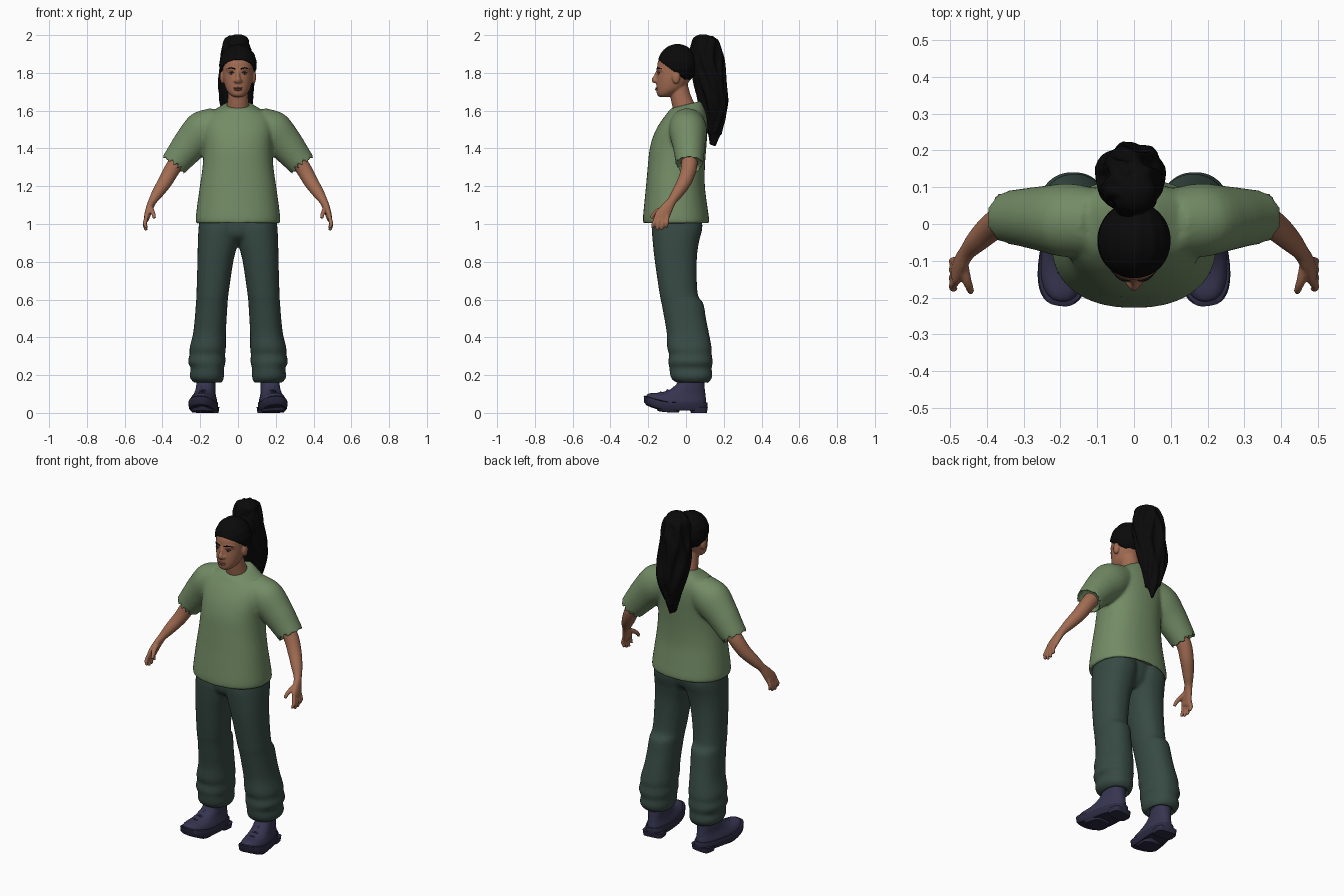
import bpy, bmesh, math, random
from mathutils import Vector, Matrix

random.seed(4)
if "Cube" in bpy.data.objects:
    bpy.data.objects.remove(bpy.data.objects["Cube"])


def material(name, r, g, b):
    m = bpy.data.materials.new(name)
    m.use_nodes = True
    m.diffuse_color = (r, g, b, 1)
    bsdf = m.node_tree.nodes["Principled BSDF"]
    bsdf.inputs["Base Color"].default_value = (r, g, b, 1)
    bsdf.inputs["Roughness"].default_value = 0.8
    return m


GREEN = material("sage green", 0.17, 0.26, 0.13)
TEAL = material("dark teal", 0.038, 0.068, 0.057)
NAVY = material("dark navy", 0.037, 0.035, 0.08)
SOLE = material("deep navy", 0.025, 0.024, 0.055)
SKIN = material("warm skin", 0.36, 0.15, 0.085)
BLACK = material("black", 0.003, 0.003, 0.003)
LIP = material("lip brown", 0.25, 0.085, 0.06)
WHITE = material("eye white", 0.35, 0.28, 0.24)
IRIS = material("iris brown", 0.02, 0.01, 0.007)


def loft(bm, secs, hollow=0, p=1.0, n=28, steps=4):
    """Skin smooth elliptical sections (centre, u, v); hollow recesses the first end."""
    fine = []
    for i in range(len(secs) - 1):
        a, b, c, d = (secs[max(0, min(len(secs) - 1, i + k))] for k in (-1, 0, 1, 2))
        for s in range(steps):
            t = s / steps
            fine.append([(B * 2 + (C - A) * t + (A * 2 - B * 5 + C * 4 - D) * t * t
                          + (B * 3 - A - C * 3 + D) * t ** 3) / 2
                         for A, B, C, D in zip(a, b, c, d)])
    fine.append(secs[-1])
    if hollow:
        c, u, v = fine[0]
        d = (fine[2][0] - c).normalized() * hollow
        fine = [(c + d, u * 0.93, v * 0.93), (c, u * 0.93, v * 0.93)] + fine

    def power(x):
        return math.copysign(abs(x) ** p, x)

    rings = []
    for c, u, v in fine:
        angles = [math.tau * k / n for k in range(n)]
        rings.append([bm.verts.new(c + u * power(math.cos(a)) + v * power(math.sin(a))) for a in angles])
    for lo, hi in zip(rings, rings[1:]):
        for k in range(n):
            j = (k + 1) % n
            bm.faces.new((lo[k], lo[j], hi[j], hi[k]))
    bm.faces.new(rings[0][::-1])
    bm.faces.new(rings[-1])


def stack(rows):
    """Horizontal sections from (z, front, back, half width, centre x, tilt)."""
    out = []
    for z, f, b, w, *more in rows:
        cx, tilt = (more + [0, 0])[:2]
        out.append((Vector((cx, (f + b) / 2, z)), Vector((w, 0, 0)), Vector((0, (b - f) / 2, tilt))))
    return out


def tube(bm, pts, ref=(1, 0, 0), **kw):
    """Tube through (x, y, z, radius, second radius)."""
    pos = [Vector(q[:3]) for q in pts]
    secs = []
    for i, q in enumerate(pts):
        t = (pos[min(i + 1, len(pos) - 1)] - pos[max(i - 1, 0)]).normalized()
        u = t.cross(Vector(ref)).normalized()
        secs.append((pos[i], u * q[3], u.cross(t) * q[-1]))
    loft(bm, secs, **kw)


def ball(bm, centre, radii, seg=24):
    m = Matrix.Translation(centre) @ Matrix.Diagonal((*radii, 1))
    bmesh.ops.create_uvsphere(bm, u_segments=seg, v_segments=seg // 2, radius=1, matrix=m)


def finish(name, bm, mat, voxel=0, smooth=0, mirror=False):
    bmesh.ops.recalc_face_normals(bm, faces=bm.faces)
    me = bpy.data.meshes.new(name)
    bm.to_mesh(me)
    bm.free()
    me.materials.append(mat)
    ob = bpy.data.objects.new(name, me)
    bpy.context.collection.objects.link(ob)
    for o in bpy.context.selected_objects:
        o.select_set(False)
    ob.select_set(True)
    bpy.context.view_layer.objects.active = ob
    bpy.ops.object.shade_smooth_by_angle(angle=math.radians(45))
    if voxel:
        r = ob.modifiers.new("blend", "REMESH")
        r.mode, r.voxel_size, r.use_smooth_shade = "VOXEL", voxel, True
        s = ob.modifiers.new("relax", "SMOOTH")
        s.factor, s.iterations = 0.5, smooth
    if mirror:
        ob.modifiers.new("mirror", "MIRROR").use_mirror_merge = False
    return ob


# Loose shirt with drooping sleeves
bm = bmesh.new()
loft(bm, stack([(1.0, -.225, .122, .222), (1.03, -.228, .122, .224), (1.1, -.222, .112, .216),
                (1.2, -.212, .10, .202), (1.3, -.203, .10, .188), (1.4, -.192, .107, .182),
                (1.48, -.168, .113, .187), (1.54, -.135, .113, .185), (1.58, -.105, .108, .16),
                (1.61, -.09, .095, .115, 0, .01), (1.632, -.08, .08, .072, 0, .02)]),
     hollow=.03, p=.88, n=40)
for s in (-1, 1):
    tube(bm, [(s * .345, .018, 1.308, .072, .072), (s * .31, .018, 1.352, .077, .08),
              (s * .25, .015, 1.425, .088, .094), (s * .18, .01, 1.495, .1, .108),
              (s * .1, .005, 1.54, .09, .085)], hollow=.03)
finish("shirt", bm, GREEN, .009, 5)

# Baggy trousers: two legs blended into the hips
legs = [(.155, -.04, .112, .088, .225), (.175, -.072, .132, .078, .248), (.20, -.084, .14, .073, .256),
        (.235, -.088, .136, .074, .25), (.27, -.094, .142, .066, .265), (.31, -.09, .136, .068, .256),
        (.345, -.1, .136, .064, .256), (.42, -.102, .122, .064, .238), (.5, -.115, .106, .06, .229),
        (.58, -.13, .092, .055, .223), (.63, -.14, .062, .05, .22), (.8, -.165, .057, .025, .215),
        (.9, -.176, .068, 0, .213), (.98, -.181, .087, -.01, .209), (1.06, -.17, .08, 0, .2)]
bm = bmesh.new()
for s in (-1, 1):
    loft(bm, stack([(z, f, b, (o - i) / 2, s * (o + i) / 2) for z, f, b, i, o in legs]), hollow=.025, p=.9)
loft(bm, stack([(.9, -.12, .02, .1), (.95, -.17, .06, .17), (1.07, -.17, .08, .195)]))
finish("trousers", bm, TEAL, .009, 5)

# Boots: upper with laces, and a thick sole with heel
def place_boot(bm):
    for v in bm.verts:
        v.co.x *= .91 - .6 * v.co.y
        v.co.z += 1.8 * max(0, -.08 - v.co.y) ** 2
    bmesh.ops.transform(bm, verts=bm.verts, matrix=Matrix.Translation((.172, 0, 0)) @ Matrix.Rotation(.14, 4, "Z"))


bm = bmesh.new()
loft(bm, stack([(.045, -.212, .108, .07), (.065, -.21, .108, .07), (.085, -.185, .105, .064),
                (.105, -.13, .103, .058), (.13, -.075, .1, .056), (.16, -.045, .098, .055),
                (.19, -.035, .098, .055)]), p=.85)
for k in range(3):
    y, z = -.135 + .035 * k, .103 + .016 * k
    tube(bm, [(-.04, y + .012, z - .016, .005), (0, y, z, .006), (.04, y + .012, z - .016, .005)],
         ref=(0, 0, 1), n=8)
place_boot(bm)
finish("boots", bm, NAVY, mirror=True)

bm = bmesh.new()
loft(bm, stack([(.012, -.212, .11, .07), (.02, -.222, .114, .075), (.05, -.225, .115, .076),
                (.056, -.22, .112, .073)]), p=.75, steps=1, n=40)
loft(bm, stack([(0, .03, .108, .068), (.03, .02, .113, .073)]), p=.5, steps=1)
loft(bm, stack([(.003, -.15, -.04, .06), (.03, -.16, -.03, .07)]), p=.6, steps=1)
place_boot(bm)
finish("boot_soles", bm, SOLE, mirror=True)

# Arms with relaxed hands
bm = bmesh.new()
tube(bm, [(.29, .018, 1.37, .045), (.345, .015, 1.295, .042), (.385, -.008, 1.225, .038),
          (.425, -.045, 1.165, .031), (.452, -.075, 1.122, .024, .022), (.468, -.1, 1.085, .032, .019),
          (.482, -.128, 1.04, .04, .015), (.484, -.135, 1.025, .032, .012)])
for i, drop in enumerate((.012, 0, .003, .016)):
    tube(bm, [(.478, -.15 + .017 * i, 1.06, .011), (.492, -.167 + .022 * i, 1.01, .011),
              (.492, -.174 + .024 * i, .985 + drop, .01), (.486, -.177 + .024 * i, .966 + drop, .008)], n=12)
tube(bm, [(.465, -.105, 1.09, .015), (.455, -.15, 1.068, .013), (.447, -.172, 1.05, .011),
          (.443, -.185, 1.03, .009)], n=12)
finish("arms", bm, SKIN, .005, 2, mirror=True)

# Head with neck, nose, chin and ears blended in
bm = bmesh.new()
loft(bm, stack([(1.672, -.14, -.09, .022), (1.685, -.153, -.06, .043), (1.715, -.157, -.01, .064),
                (1.76, -.157, .02, .076), (1.8, -.154, .035, .081), (1.85, -.151, .04, .083),
                (1.88, -.138, .04, .08), (1.91, -.115, .03, .066), (1.935, -.08, .0, .03)]))
tube(bm, [(0, .005, 1.58, .065), (0, -.015, 1.63, .058), (0, -.03, 1.68, .053), (0, -.04, 1.73, .05)])
tube(bm, [(0, -.15, 1.815, .007), (0, -.16, 1.785, .009), (0, -.168, 1.765, .014), (0, -.163, 1.748, .012)])
for s in (-1, 1):
    ball(bm, (s * .014, -.156, 1.757), (.01, .013, .009))
    ball(bm, (s * .083, -.052, 1.778), (.013, .022, .036))
    tube(bm, [(s * .01, -.149, 1.817, .007), (s * .035, -.143, 1.821, .008), (s * .06, -.122, 1.815, .007)],
         ref=(0, 0, 1), n=12)
finish("head", bm, SKIN, .005, 3)

# Face details
bm = bmesh.new()
ball(bm, (.034, -.1435, 1.798), (.014, .006, .006))
finish("eyes", bm, WHITE, mirror=True)
bm = bmesh.new()
ball(bm, (.034, -.147, 1.798), (.006, .004, .0058))
tube(bm, [(.019, -.149, 1.801, .002), (.034, -.1485, 1.805, .0025), (.05, -.138, 1.8, .002)],
     ref=(0, 0, 1), n=8)
finish("irises_and_lashes", bm, IRIS, mirror=True)
bm = bmesh.new()
tube(bm, [(.013, -.154, 1.82, .003), (.035, -.1495, 1.826, .004), (.06, -.128, 1.82, .002)],
     ref=(0, 0, 1), n=8)
finish("eyebrows", bm, BLACK, mirror=True)
bm = bmesh.new()
ball(bm, (0, -.153, 1.7195), (.025, .01, .005))
ball(bm, (0, -.153, 1.711), (.022, .011, .006))
finish("lips", bm, LIP)

# Swept-back hair cap, rippled into strands and cut along the hairline
bm = bmesh.new()
ball(bm, (0, -.045, 1.845), (.099, .105, .107), 72)
for v in bm.verts:
    ripple = 1 + .012 * math.sin(16 * math.atan2(v.co.x, v.co.z - 1.83))
    v.co.x *= ripple
    v.co.z = 1.845 + (v.co.z - 1.845) * ripple
bmesh.ops.bisect_plane(bm, geom=bm.verts[:] + bm.edges[:] + bm.faces[:],
                       plane_co=(0, 0, 1.76), plane_no=(0, .75, 1), clear_inner=True)
cap = finish("hair_cap", bm, BLACK)
solid = cap.modifiers.new("thickness", "SOLIDIFY")
solid.thickness, solid.offset = .012, -1

# High ponytail: a core wrapped in wavy locks
tail = [(1.985, .06, .14, .035), (1.965, .035, .17, .06), (1.92, .025, .19, .074), (1.85, .03, .2, .082),
        (1.75, .05, .208, .09), (1.65, .075, .217, .082), (1.56, .1, .208, .058), (1.48, .11, .185, .036),
        (1.415, .13, .152, .012)]
bm = bmesh.new()
loft(bm, stack([(z, f + .01, b - .01, w * .85, -.01) for z, f, b, w in tail]))
for k in range(12):
    phase, lock = random.uniform(0, 6), []
    for i, (z, f, b, w) in enumerate(tail):
        a = math.tau * k / 12 + .3 * math.sin(i * 1.4 + phase)
        lock.append((-.01 + .84 * w * math.cos(a), (f + b) / 2 + .42 * (b - f) * math.sin(a),
                     z + random.uniform(-.008, .008), max(.01, .26 * w * random.uniform(.8, 1.2))))
    tube(bm, lock[:random.choice((7, 8, 9))], n=12)
ball(bm, (0, .09, 1.965), (.06, .06, .04))
tube(bm, [(0, -.01, 1.88, .05), (0, .03, 1.89, .035), (0, .08, 1.9, .05)], n=16)
finish("ponytail", bm, BLACK, .007, 2)
